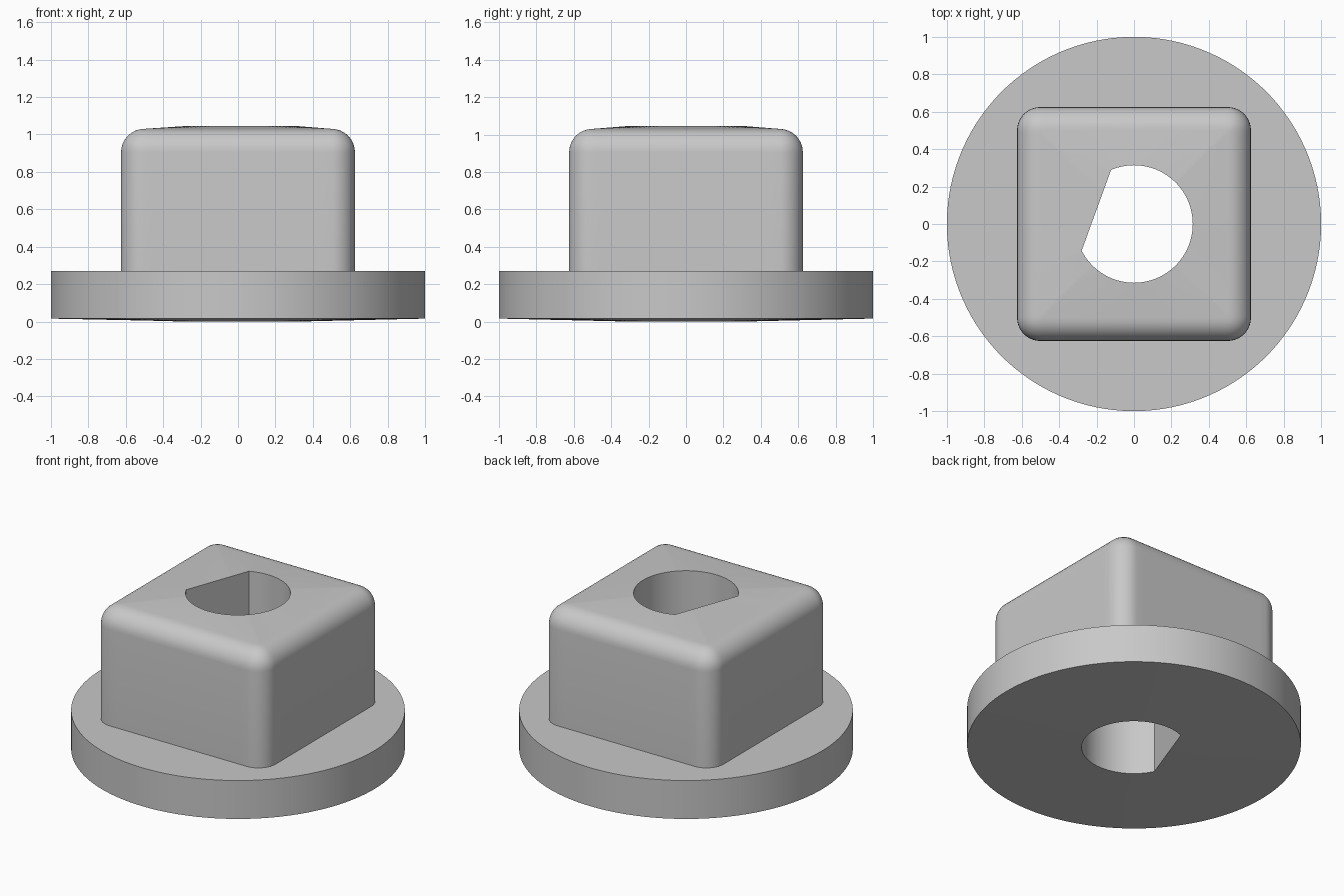
import bpy, bmesh, math

cube = bpy.data.objects.get("Cube")
if cube:
    bpy.data.objects.remove(cube, do_unlink=True)

BORE_R, FLAT_DIST, FLAT_DIR = 0.314, 0.214, 160.0   # D-shaped bore
CORE, FILLET = 0.5, 0.125                           # rounded square block
FLANGE_TOP, BLOCK_TOP, PEAK, RIM_BOTTOM = 0.27, 1.03, 1.045, 0.016

# One set of ray angles for every section, denser at the block corners
half = math.degrees(math.acos(FLAT_DIST / BORE_R))
angles = {float(a) for a in range(0, 360, 3)}
angles |= {float(q + a) for q in range(0, 360, 90) for a in range(39, 52)}
angles |= {FLAT_DIR - half, FLAT_DIR + half}
angles = [math.radians(a) for a in sorted(angles)]


def bore(a):
    """Radius of the D-shaped hole along a ray."""
    c = math.cos(a - math.radians(FLAT_DIR))
    return min(BORE_R, FLAT_DIST / c) if c > 0 else BORE_R


def rim(a):
    return 1.0


def rounded_square(r):
    """Section of half width CORE + r with corner radius r."""
    def radius(a):
        c, s = abs(math.cos(a)), abs(math.sin(a))
        t = (CORE + r) / max(c, s)
        if t * min(c, s) > CORE:
            p = CORE * (c + s)
            t = p + math.sqrt(max(0.0, p * p - 2 * CORE * CORE + r * r))
        return t
    return radius


# Closed chain of sections: underside, flange, block, top fillet, bore
sections = [(bore, 0.0), (rim, RIM_BOTTOM), (rim, FLANGE_TOP),
            (rounded_square(FILLET), FLANGE_TOP)]
for i in range(9):
    t = math.pi / 2 * i / 8
    sections.append((rounded_square(FILLET * math.cos(t)),
                     BLOCK_TOP - FILLET + FILLET * math.sin(t)))
sections.append((bore, PEAK))

bm = bmesh.new()
rings = [[bm.verts.new((f(a) * math.cos(a), f(a) * math.sin(a), z)) for a in angles]
         for f, z in sections]
n = len(angles)
for k, lower in enumerate(rings):
    upper = rings[(k + 1) % len(rings)]
    for i in range(n):
        j = (i + 1) % n
        bm.faces.new((lower[i], lower[j], upper[j], upper[i]))
bmesh.ops.recalc_face_normals(bm, faces=bm.faces)
mesh = bpy.data.meshes.new("flanged_square_bushing")
bm.to_mesh(mesh)
bm.free()

# Plain grey material
grey = bpy.data.materials.new("grey")
grey.use_nodes = True
colour = (0.58, 0.58, 0.58, 1.0)
grey.diffuse_color = colour
grey.node_tree.nodes["Principled BSDF"].inputs["Base Color"].default_value = colour
mesh.materials.append(grey)

bushing = bpy.data.objects.new("flanged_square_bushing", mesh)
bpy.context.collection.objects.link(bushing)
bpy.ops.object.select_all(action='DESELECT')
bushing.select_set(True)
bpy.context.view_layer.objects.active = bushing
bpy.ops.object.shade_smooth_by_angle(angle=math.radians(30))
